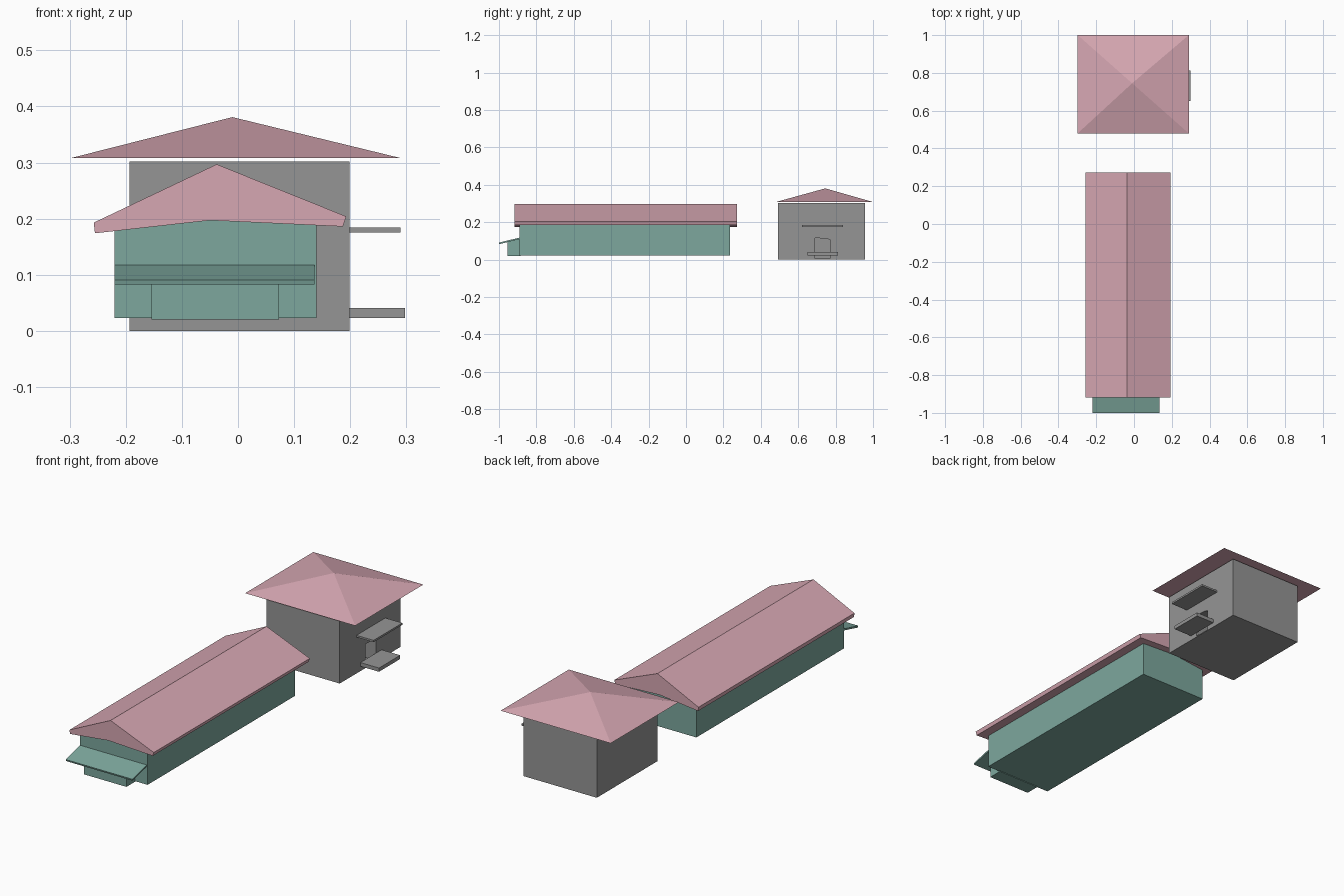
import bpy, bmesh

if "Cube" in bpy.data.objects:
    bpy.data.objects.remove(bpy.data.objects["Cube"])


def material(name, rgb):
    m = bpy.data.materials.new(name)
    m.diffuse_color = (*rgb, 1)
    m.use_nodes = True
    m.node_tree.nodes["Principled BSDF"].inputs["Base Color"].default_value = m.diffuse_color
    return m


PINK = material("dusty_pink", (0.67, 0.385, 0.445))
TEAL = material("grey_teal", (0.205, 0.39, 0.34))
GREY = material("mid_grey", (0.30, 0.30, 0.30))


def finish(name, bm, mat):
    bmesh.ops.recalc_face_normals(bm, faces=bm.faces)
    mesh = bpy.data.meshes.new(name)
    bm.to_mesh(mesh)
    bm.free()
    mesh.materials.append(mat)
    ob = bpy.data.objects.new(name, mesh)
    bpy.context.collection.objects.link(ob)
    return ob


def prism(name, profile, axis, lo, hi, mat):
    """Extrude a 2D profile along x (profile is y,z) or y (profile is x,z)."""
    bm = bmesh.new()
    place = (lambda p, t: (t, *p)) if axis == "x" else (lambda p, t: (p[0], t, p[1]))
    a, b = ([bm.verts.new(place(p, t)) for p in profile] for t in (lo, hi))
    bm.faces.new(a)
    bm.faces.new(b[::-1])
    n = len(profile)
    for i in range(n):
        j = (i + 1) % n
        bm.faces.new((a[i], b[i], b[j], a[j]))
    return finish(name, bm, mat)


def box(name, x, y, z, mat):
    profile = [(y[0], z[0]), (y[1], z[0]), (y[1], z[1]), (y[0], z[1])]
    return prism(name, profile, "x", x[0], x[1], mat)


# Long hall: walls follow the underside of the roof
prism("hall_walls", [(-0.22, 0.023), (0.14, 0.023), (0.14, 0.189),
                     (-0.05, 0.198), (-0.22, 0.179)], "y", -0.89, 0.235, TEAL)
prism("hall_roof", [(-0.257, 0.193), (-0.038, 0.297), (0.193, 0.204),
                    (0.187, 0.186), (-0.05, 0.197), (-0.255, 0.174)],
      "y", -0.918, 0.272, PINK)

# Entrance porch and its sloping canopy
prism("porch", [(-0.955, 0.02), (-0.885, 0.02), (-0.885, 0.112), (-0.955, 0.094)],
      "x", -0.154, 0.073, TEAL)
prism("porch_canopy", [(-1.0, 0.091), (-0.998, 0.083), (-0.885, 0.111), (-0.885, 0.119)],
      "x", -0.22, 0.136, TEAL)

# Square tower block with a deep doorway
tower = box("tower_walls", (-0.193, 0.199), (0.492, 0.956), (0, 0.302), GREY)
cutter = prism("doorway_cutter", [(0.69, 0.005), (0.77, 0.005), (0.77, 0.107),
                                  (0.75, 0.112), (0.69, 0.116)], "x", 0.10, 0.25, GREY)
cutter.hide_render = True
cutter.hide_viewport = True
cut = tower.modifiers.new("doorway", "BOOLEAN")
cut.operation = "DIFFERENCE"
cut.solver = "EXACT"
cut.object = cutter

# Door step and door canopy
box("door_step", (0.198, 0.298), (0.65, 0.812), (0.023, 0.041), GREY)
box("door_canopy", (0.198, 0.29), (0.62, 0.84), (0.175, 0.184), GREY)

# Pyramid roof floating just above the tower
bm = bmesh.new()
base = [bm.verts.new((x, y, 0.308)) for x, y in
        ((-0.298, 0.48), (0.29, 0.48), (0.29, 1.0), (-0.298, 1.0))]
apex = bm.verts.new((-0.01, 0.745, 0.381))
bm.faces.new(base)
for i in range(4):
    bm.faces.new((base[i], base[(i + 1) % 4], apex))
finish("tower_roof", bm, PINK)
